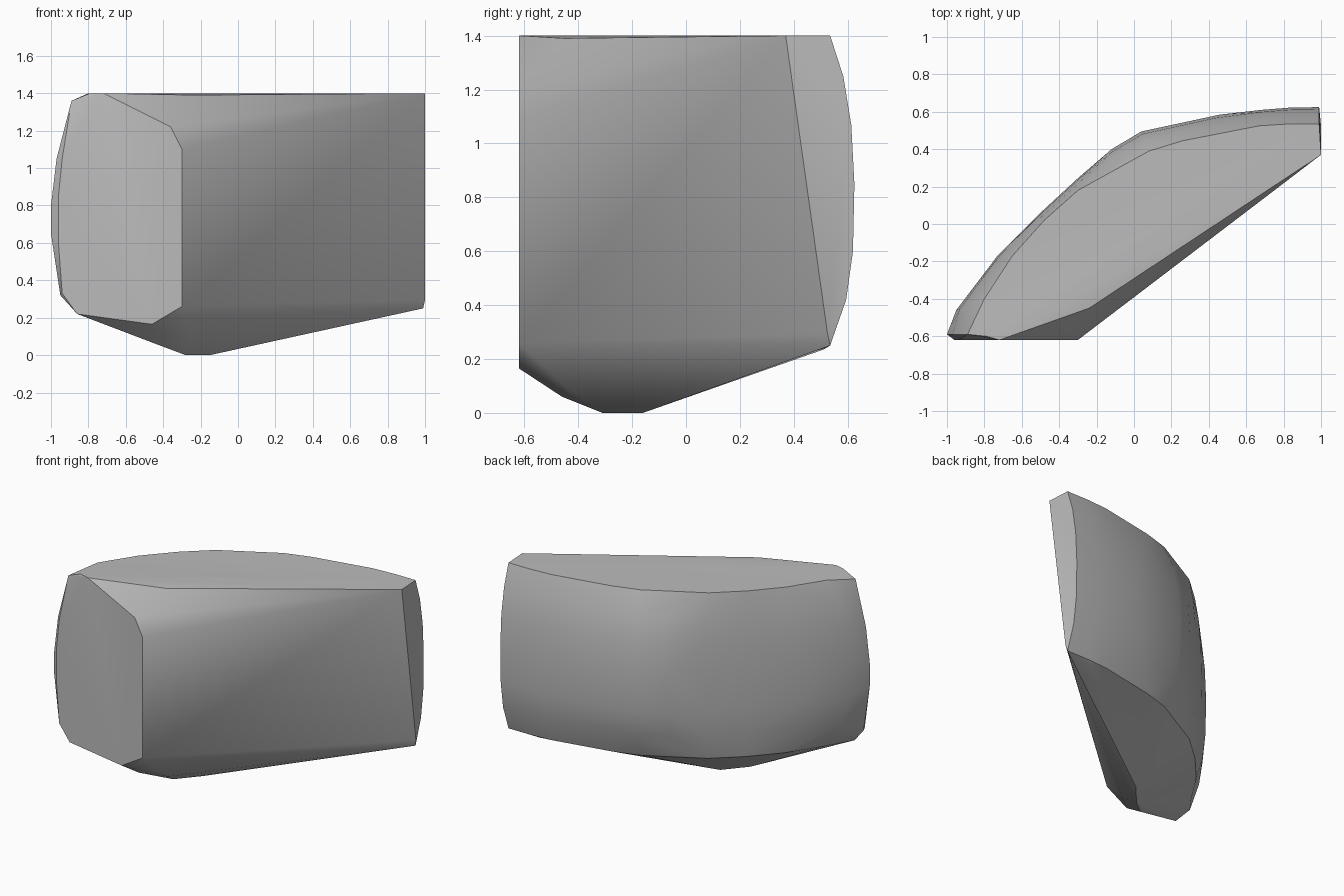
import bpy
import bmesh
import math

# Remove the default cube only
default_cube = bpy.data.objects.get("Cube")
if default_cube:
    bpy.data.objects.remove(default_cube, do_unlink=True)


def make_material(name, colour):
    material = bpy.data.materials.new(name)
    material.use_nodes = True
    material.diffuse_color = colour
    material.node_tree.nodes["Principled BSDF"].inputs["Base Color"].default_value = colour
    return material


def hull_object(name, points, material):
    """Wrap a convex skin around the points and shade it smooth between sharp edges."""
    mesh = bpy.data.meshes.new(name)
    bm = bmesh.new()
    for point in points:
        bm.verts.new(point)
    result = bmesh.ops.convex_hull(bm, input=bm.verts[:])
    unused = [g for g in result["geom_interior"] if isinstance(g, bmesh.types.BMVert)]
    bmesh.ops.delete(bm, geom=unused, context="VERTS")
    loose = [v for v in bm.verts if not v.link_faces]
    bmesh.ops.delete(bm, geom=loose, context="VERTS")
    bmesh.ops.recalc_face_normals(bm, faces=bm.faces[:])
    bm.to_mesh(mesh)
    bm.free()
    mesh.materials.append(material)
    obj = bpy.data.objects.new(name, mesh)
    bpy.context.collection.objects.link(obj)
    bpy.ops.object.select_all(action="DESELECT")
    obj.select_set(True)
    bpy.context.view_layer.objects.active = obj
    bpy.ops.object.shade_smooth_by_angle(angle=math.radians(30))
    return obj


# Curved back: the widest outline paired with the rim outline, in plan
widest = [(-.95, -.46), (-.73, -.17), (-.5, .06), (-.3, .245), (-.12, .4),
          (.04, .495), (.46, .585), (.68, .61), (.83, .622), (.99, .625)]
rim = [(-.8, -.4), (-.65, -.17), (-.48, .02), (-.3, .18), (-.1, .29),
       (.08, .39), (.26, .445), (.67, .525), (.83, .535), (.99, .535)]

# Height of each row and how far it leans in from widest to rim
rows = [(1.4, 1), (1.25, .46), (1.07, .13), (.85, 0), (.6, .06), (.42, .34), (.25, 1)]

points = []
for height, lean in rows:
    for (ax, ay), (bx, by) in zip(widest, rim):
        points.append((ax + (bx - ax) * lean, ay + (by - ay) * lean, height))

# Flat narrow end facing the front
front = -.62
for x, z in [(-.72, 1.4), (-.36, 1.22), (-.3, 1.1), (-.3, .26), (-.46, .165),
             (-.86, .22), (-.94, .33), (-.96, .6), (-.96, .85), (-.94, 1.05)]:
    points.append((x, front, z))

# Rounded outer corner beside the narrow end
for x, z in [(-.89, 1.36), (-.97, 1.05), (-1, .8), (-1, .65), (-.95, .32)]:
    points.append((x, -.59, z))
points += [(-.79, -.6, 1.4), (-.24, -.45, 1.39)]

# Far end edge and the sloping underside
points += [(1, .37, 1.4), (1, .525, .295), (.77, .51, .235),
           (-.44, -.46, .06), (-.25, -.41, .065),
           (-.28, -.31, 0), (-.15, -.16, 0)]

grey = make_material("stone grey", (.5, .5, .5, 1))
hull_object("rounded_block", points, grey)
